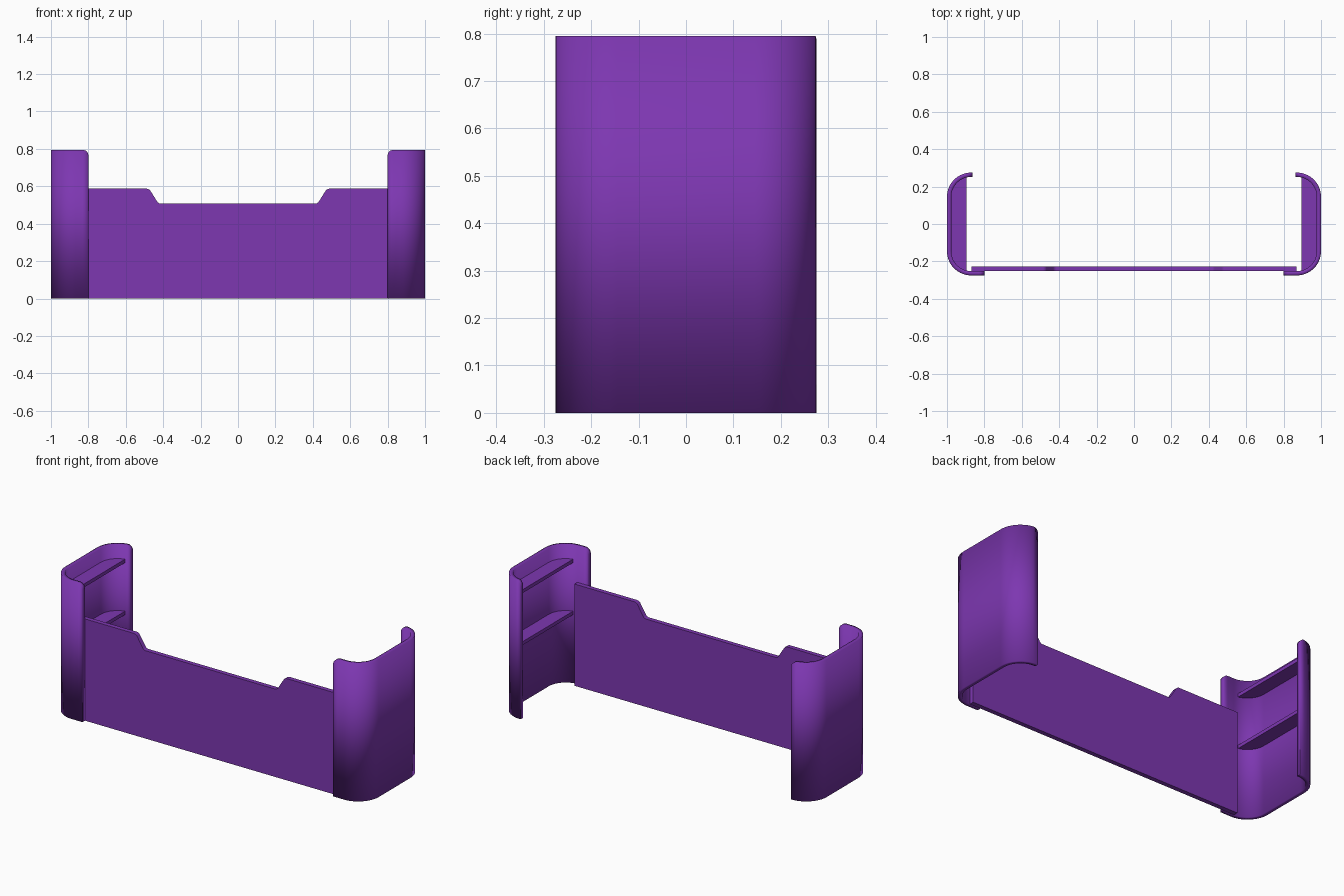
import bpy, bmesh, math

if "Cube" in bpy.data.objects:
    bpy.data.objects.remove(bpy.data.objects["Cube"], do_unlink=True)

HEIGHT, DEPTH, WALL = 0.795, 0.275, 0.023
R = 0.13                      # outer corner radius of the end brackets
CX, CY = 1 - R, DEPTH - R     # centre of that corner
TIP = 0.03                    # rounding of the flange top corners

purple = bpy.data.materials.new("purple")
purple.use_nodes = True
purple.diffuse_color = (0.205, 0.038, 0.44, 1)
purple.node_tree.nodes["Principled BSDF"].inputs["Base Color"].default_value = (0.205, 0.038, 0.44, 1)


def finish(name, bm):
    mesh = bpy.data.meshes.new(name)
    bm.to_mesh(mesh)
    bm.free()
    mesh.materials.append(purple)
    obj = bpy.data.objects.new(name, mesh)
    bpy.context.collection.objects.link(obj)
    bpy.ops.object.select_all(action='DESELECT')
    obj.select_set(True)
    bpy.context.view_layer.objects.active = obj
    bpy.ops.object.shade_smooth_by_angle(angle=math.radians(30))
    return obj


def slab(points, offset):
    """Closed prism from a planar outline."""
    bm = bmesh.new()
    face = bm.faces.new([bm.verts.new(p) for p in points])
    ext = bmesh.ops.extrude_face_region(bm, geom=[face])
    bmesh.ops.translate(bm, vec=offset, verts=[v for v in ext["geom"] if isinstance(v, bmesh.types.BMVert)])
    bmesh.ops.recalc_face_normals(bm, faces=bm.faces)
    return bm


def arc(radius, start, end, cy, steps=14):
    angles = [math.radians(start + (end - start) * i / steps) for i in range(steps + 1)]
    return [(CX + radius * math.cos(a), cy + radius * math.sin(a)) for a in angles]


def bracket(name, side):
    """C-shaped upright: a bent sheet with rounded free top corners, given thickness."""
    ease = [TIP * (1 - math.cos(math.radians(15 * i))) for i in range(7)]
    path = [(0.80 + d, -DEPTH) for d in ease]
    path += arc(R, -90, 0, -CY) + arc(R, 0, 80, CY)
    path += [(0.863 + TIP - d, DEPTH) for d in reversed([TIP - e for e in reversed(ease)])][-1:]
    # back flange: replace the last stretch with closely spaced stations
    path = path[:-1] + [(0.863 + d, CY + math.sqrt(max(R * R - max(0.863 + d - CX, 0) ** 2, 0)))
                        for d in reversed(ease) if 0.863 + d < path[-2][0] - 0.001]
    bm = bmesh.new()
    columns = []
    for i, (x, y) in enumerate(path):
        top = HEIGHT
        d = x - 0.80 if y < 0 else x - 0.863
        if d < TIP:
            top -= TIP - math.sqrt(max(TIP ** 2 - (TIP - d) ** 2, 0))
        columns.append([bm.verts.new((side * x, y, z)) for z in (0, top)])
    for a, b in zip(columns, columns[1:]):
        quad = [a[0], b[0], b[1], a[1]]
        bm.faces.new(quad if side > 0 else quad[::-1])
    obj = finish(name, bm)
    solid = obj.modifiers.new("wall", 'SOLIDIFY')
    solid.thickness, solid.offset, solid.use_even_offset = WALL, -1, True
    # keep shading modifier last
    obj.modifiers.move(len(obj.modifiers) - 1, 0)


def shelf(name, side, top):
    """Shallow ledge filling the inside of a bracket's side wall."""
    r = R - WALL / 2
    a = math.degrees(math.acos((0.895 - CX) / r))
    outline = arc(r, -a, 0, -CY) + arc(r, 0, a, CY)
    finish(name, slab([(side * x, y, top) for x, y in outline], (0, 0, -0.02)))


for label, side in (("left", 1), ("right", -1)):
    bracket(label + "_bracket", side)
    shelf(label + "_upper_shelf", side, 0.715)
    shelf(label + "_lower_shelf", side, 0.415)

# Front panel with a wide notch in its top edge
half = [(0.87, 0), (0.87, 0.587), (0.475, 0.587), (0.425, 0.507)]
outline = half + [(-x, z) for x, z in reversed(half)]
bm = slab([(x, -0.252, z) for x, z in outline], (0, 0.026, 0))
corners = [e for e in bm.edges
           if abs(e.verts[0].co.y - e.verts[1].co.y) > 0.01 and abs(e.verts[0].co.x) < 0.6]
bmesh.ops.bevel(bm, geom=corners, offset=0.012, segments=4, affect='EDGES', profile=0.5)
finish("front_panel", bm)
